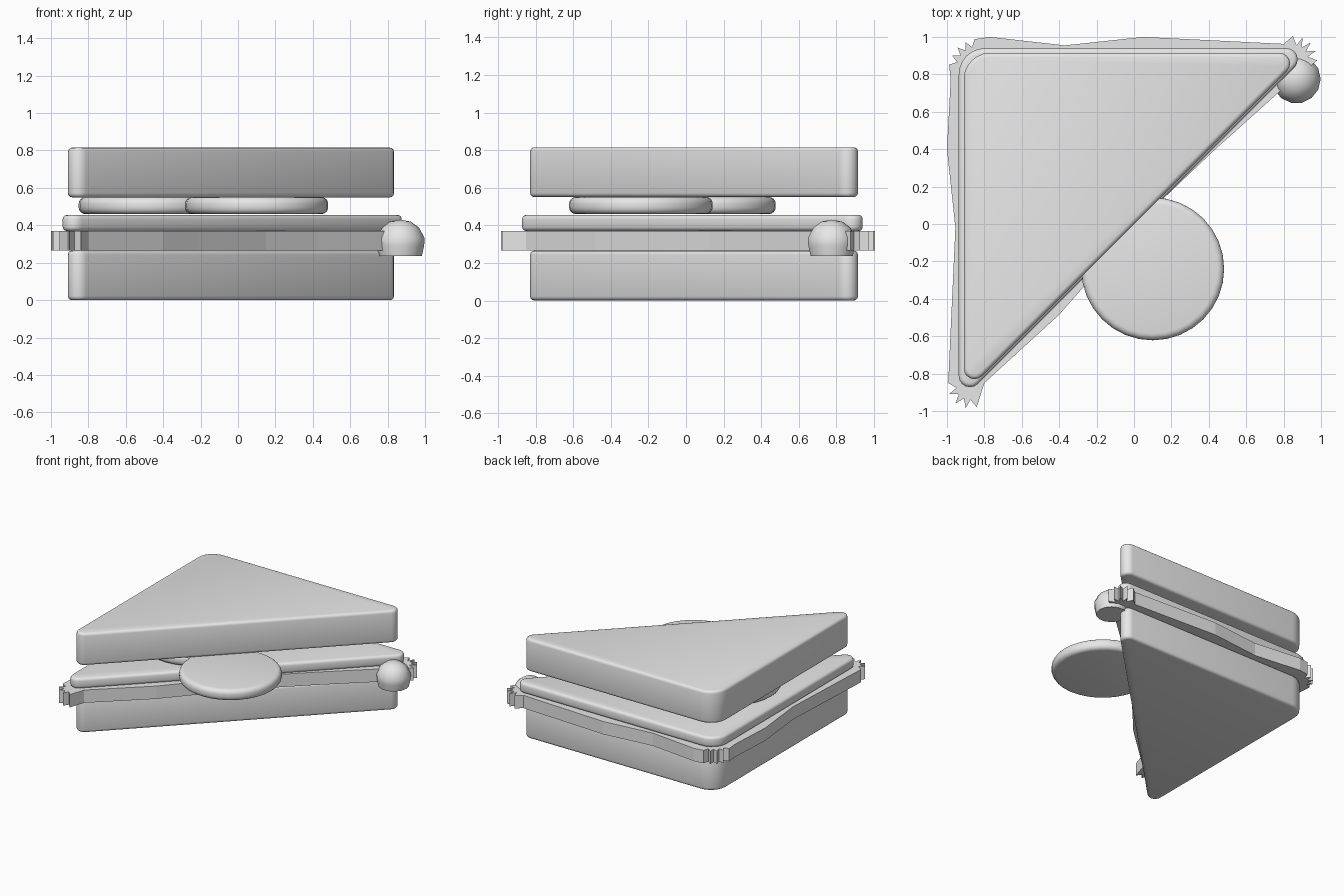
import bpy
import bmesh
from math import radians, cos, sin, sqrt
from mathutils import Vector

default_cube = bpy.data.objects.get("Cube")
if default_cube:
    bpy.data.objects.remove(default_cube, do_unlink=True)


def make_material(name, value):
    material = bpy.data.materials.new(name)
    material.use_nodes = True
    colour = (value, value, value, 1)
    material.diffuse_color = colour
    material.node_tree.nodes["Principled BSDF"].inputs["Base Color"].default_value = colour
    return material


grey = make_material("plain grey", 0.8)


def prism(name, outline, bottom, top, bevel=0.0, segments=3, smooth=True):
    """Extrude a flat outline upwards and round its top and bottom rims."""
    bm = bmesh.new()
    base = bm.faces.new([bm.verts.new((x, y, bottom)) for x, y in outline])
    extruded = bmesh.ops.extrude_face_region(bm, geom=[base], use_keep_orig=True)
    for item in extruded["geom"]:
        if isinstance(item, bmesh.types.BMVert):
            item.co.z = top
    bmesh.ops.recalc_face_normals(bm, faces=bm.faces)
    if bevel:
        rims = [e for e in bm.edges if abs(e.verts[0].co.z - e.verts[1].co.z) < 0.001]
        bmesh.ops.bevel(bm, geom=rims, offset=bevel, segments=segments,
                        profile=0.5, affect='EDGES')
    return finish(name, bm, smooth)


def finish(name, bm, smooth):
    mesh = bpy.data.meshes.new(name)
    bm.to_mesh(mesh)
    bm.free()
    mesh.materials.append(grey)
    obj = bpy.data.objects.new(name, mesh)
    bpy.context.collection.objects.link(obj)
    if smooth:
        bpy.ops.object.select_all(action='DESELECT')
        obj.select_set(True)
        bpy.context.view_layer.objects.active = obj
        bpy.ops.object.shade_smooth_by_angle(angle=radians(35))
    return obj


def arc(cx, cy, radius, start, end, steps):
    angles = [radians(start + (end - start) * i / steps) for i in range(steps + 1)]
    return [(cx + radius * cos(a), cy + radius * sin(a)) for a in angles]


def rounded_triangle(left, back, shift, square_radius, sharp_radius):
    """Right triangle with its cut side along y = x - shift, corners rounded."""
    s, r = square_radius, sharp_radius
    reach = r * (1 + sqrt(2))
    points = arc(left + s, back - s, s, 180, 90, 6)
    points += arc(back + shift - reach, back - r, r, 90, -45, 6)
    points += arc(left + r, left - shift + reach, r, -45, -180, 6)
    return points


def frill(cx, cy, inner, outer, start, end, tips):
    """Zigzag of leaf tips sweeping round a corner."""
    points = []
    for i in range(2 * tips - 1):
        angle = radians(start + (end - start) * i / (2 * tips - 2))
        radius = inner if i % 2 else outer
        points.append((cx + radius * cos(angle), cy + radius * sin(angle)))
    return points


# Two slices of bread
bread = rounded_triangle(-0.91, 0.915, 0.0, 0.14, 0.057)
prism("bottom_bread", bread, 0.0, 0.265, bevel=0.022)
prism("top_bread", bread, 0.55, 0.815, bevel=0.022)

# Cheese slice, a little wider than the bread
cheese = rounded_triangle(-0.937, 0.94, 0.02, 0.14, 0.06)
prism("cheese_slice", cheese, 0.37, 0.455, bevel=0.022)

# Lettuce leaf with wavy sides and frilled corners
back_side = [(-0.77, 1.0), (-0.37, 0.955), (0.05, 1.0), (0.8, 0.963)]
cut_side = [(0.77, 0.7), (0.43, 0.395), (0.15, 0.13), (-0.22, -0.28),
            (-0.4, -0.485), (-0.8, -0.85)]
left_side = [(-0.955, -0.02), (-1.0, 0.4), (-0.98, 0.77)]
leaf = (back_side
        + frill(0.86, 0.885, 0.07, 0.12, 95, -5, 5)
        + cut_side
        + frill(-0.88, -0.87, 0.07, 0.115, -70, -190, 5)
        + left_side
        + frill(-0.83, 0.83, 0.12, 0.16, 172, 98, 5))
prism("lettuce_leaf", leaf, 0.265, 0.37, smooth=False)

# Tomato slices, one tucked in and one sliding out of the cut side
for name, x, y in (("front_tomato_slice", 0.1, -0.24),
                   ("inner_tomato_slice", -0.47, 0.095)):
    disc = arc(x, y, 0.382, 0, 360, 32)[:-1]
    prism(name, disc, 0.46, 0.551, bevel=0.036, segments=4)

# Olive with a flat cut underside
bm = bmesh.new()
profile = [(0, 0.43), (0.055, 0.42), (0.1, 0.388), (0.13, 0.33),
           (0.127, 0.29), (0.115, 0.236), (0, 0.236)]
verts = [bm.verts.new((r, 0, z)) for r, z in profile]
edges = [bm.edges.new(pair) for pair in zip(verts, verts[1:])]
bmesh.ops.spin(bm, geom=verts + edges, cent=(0, 0, 0), axis=(0, 0, 1),
               angle=radians(360), steps=14, use_duplicate=False)
bmesh.ops.remove_doubles(bm, verts=bm.verts, dist=0.001)
bmesh.ops.recalc_face_normals(bm, faces=bm.faces)
bmesh.ops.translate(bm, verts=bm.verts, vec=Vector((0.868, 0.775, 0)))
finish("olive", bm, True)
